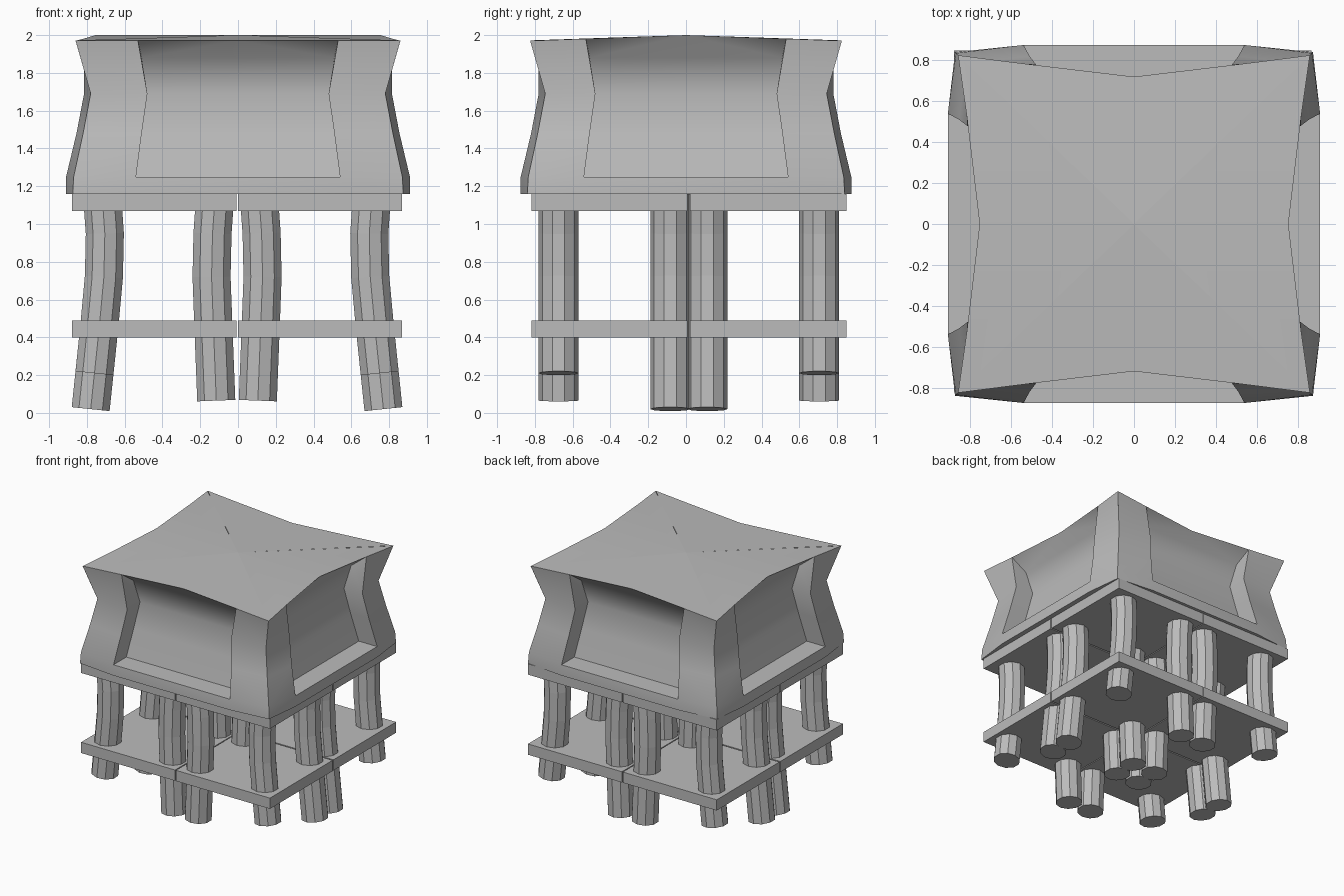
import bpy, bmesh, math
from mathutils import Vector

cube = bpy.data.objects.get("Cube")
if cube:
    bpy.data.objects.remove(cube, do_unlink=True)

GREY = (0.5, 0.5, 0.5, 1)
mat = bpy.data.materials.new("plain_grey")
mat.use_nodes = True
mat.diffuse_color = GREY
mat.node_tree.nodes["Principled BSDF"].inputs["Base Color"].default_value = GREY


def finish(bm, name, smooth=None):
    bmesh.ops.remove_doubles(bm, verts=bm.verts, dist=0.0005)
    bmesh.ops.recalc_face_normals(bm, faces=bm.faces)
    me = bpy.data.meshes.new(name)
    bm.to_mesh(me)
    bm.free()
    ob = bpy.data.objects.new(name, me)
    bpy.context.collection.objects.link(ob)
    me.materials.append(mat)
    if smooth:
        bpy.ops.object.select_all(action='DESELECT')
        ob.select_set(True)
        bpy.context.view_layer.objects.active = ob
        bpy.ops.object.shade_smooth_by_angle(angle=math.radians(smooth))
    return ob


# Centre of the four mirrored base sections
CX, CY = -0.005, 0.015


def plate(name, sx, sy, z0, z1):
    bm = bmesh.new()
    bmesh.ops.create_cube(bm, size=1)
    for v in bm.verts:
        v.co = (CX + sx * (0.439 + v.co.x * 0.87),
                CY + sy * (0.42 + v.co.y * 0.828),
                z0 + (v.co.z + 0.5) * (z1 - z0))
    finish(bm, name)


def leg(name, sx, y, path, sides=10, r=0.106):
    """Ten-sided post swept along a gently bent path in the xz plane."""
    bm = bmesh.new()
    rings = []
    for i, (x, z) in enumerate(path):
        a, b = path[max(i - 1, 0)], path[min(i + 1, len(path) - 1)]
        t = Vector((a[0] - b[0], 0, a[1] - b[1])).normalized()
        side = Vector((t.z, 0, -t.x))
        ring = []
        for k in range(sides):
            ang = math.pi / 2 + math.tau * k / sides
            p = Vector((x, 0, z)) + side * r * math.cos(ang)
            ring.append(bm.verts.new((CX + sx * p.x, y + r * math.sin(ang), p.z)))
        rings.append(ring)
    for a, b in zip(rings, rings[1:]):
        for k in range(sides):
            n = (k + 1) % sides
            bm.faces.new((a[k], a[n], b[n], b[k]))
    bm.faces.new(rings[0])
    bm.faces.new(rings[-1])
    finish(bm, name)


# Base: two shelves and four posts in each quarter
inner = [(0.115, 1.16), (0.13, 0.95), (0.135, 0.72), (0.125, 0.45), (0.11, 0.065)]
outer = [(0.715, 1.16), (0.7, 0.95), (0.705, 0.72), (0.73, 0.45), (0.755, 0.21)]
outer_long = outer[:-1] + [(0.775, 0.02)]
for sx, xn in ((-1, "right"), (1, "left")):
    for sy, yn in ((-1, "front"), (1, "back")):
        tag = yn + "_" + xn
        plate("lower_shelf_" + tag, sx, sy, 0.40, 0.49)
        plate("upper_shelf_" + tag, sx, sy, 1.07, 1.16)
        far, near = CY + sy * 0.69, CY + sy * 0.098
        leg("corner_post_" + tag, sx, far, outer)
        leg("edge_post_" + tag, sx, near, outer_long)
        leg("middle_post_" + tag, sx, far, inner)
        leg("centre_post_" + tag, sx, near, inner)

# Hood: corner line (z, c), recess rim (z, depth, half width), recess panel
NARROW = 0.035
corner = [(1.16, 0.875), (1.25, 0.87), (1.48, 0.82), (1.69, 0.78), (1.97, 0.86)]
rim = [(1.16, 0.91, 0.54), (1.25, 0.91, 0.54), (1.48, 0.855, 0.51),
       (1.69, 0.815, 0.48), (1.97, 0.818, 0.53)]
panel = [(1.25, 0.74, 0.54), (1.48, 0.685, 0.51), (1.69, 0.645, 0.48), (1.88, 0.69, 0.51)]
bm = bmesh.new()
top_edge, bottom_edge = [], []
for k in range(4):
    along_x = k % 2 == 0
    s = -1 if k in (0, 3) else 1

    def pt(u, d, z):
        # ridge runs along x, so side edges rise toward their middle
        x, y = (u * -s, s * (d - NARROW)) if along_x else (s * d, u * s)
        if z == 1.97:
            z = 2.0 - 0.03 * abs(y) / 0.825 if not along_x else 1.972
        return bm.verts.new((x, y, z))

    cut = 0 if along_x else NARROW
    mid = pt(0, 0.755, 1.97)
    tops, bots, inners = [], [], []
    for m in (-1, 1):
        c = [pt(m * (w - cut), w, z) for z, w in corner]
        e = [pt(m * u, d, z) for z, d, u in rim]
        p = [pt(m * u, d, z) for z, d, u in panel]
        for i in range(4):
            bm.faces.new((c[i], c[i + 1], e[i + 1], e[i]))
        for i in range(3):
            bm.faces.new((e[i + 1], e[i + 2], p[i + 1], p[i]))
        bm.faces.new((e[4], mid, p[3]))
        tops.append((c[4], e[4]))
        bots.append((c[0], e[0], e[1]))
        inners.append(p)
    a, b = inners
    for i in range(3):
        bm.faces.new((a[i], a[i + 1], b[i + 1], b[i]))
    bm.faces.new((a[3], mid, b[3]))
    bm.faces.new((bots[0][1], bots[0][2], bots[1][2], bots[1][1]))
    bm.faces.new((bots[0][2], a[0], b[0], bots[1][2]))
    top_edge += [tops[0][0], tops[0][1], mid, tops[1][1], tops[1][0]]
    bottom_edge += [bots[0][0], bots[0][1], bots[1][1], bots[1][0]]

# Hood roof, fanned from a central ridge, and flat underside
for edge, z in ((top_edge, 2.0), (bottom_edge, 1.162)):
    hub = bm.verts.new((0, 0, z))
    for i, v in enumerate(edge):
        w = edge[(i + 1) % len(edge)]
        if (v.co - w.co).length > 0.01:
            bm.faces.new((hub, v, w))
finish(bm, "hood", 32)
